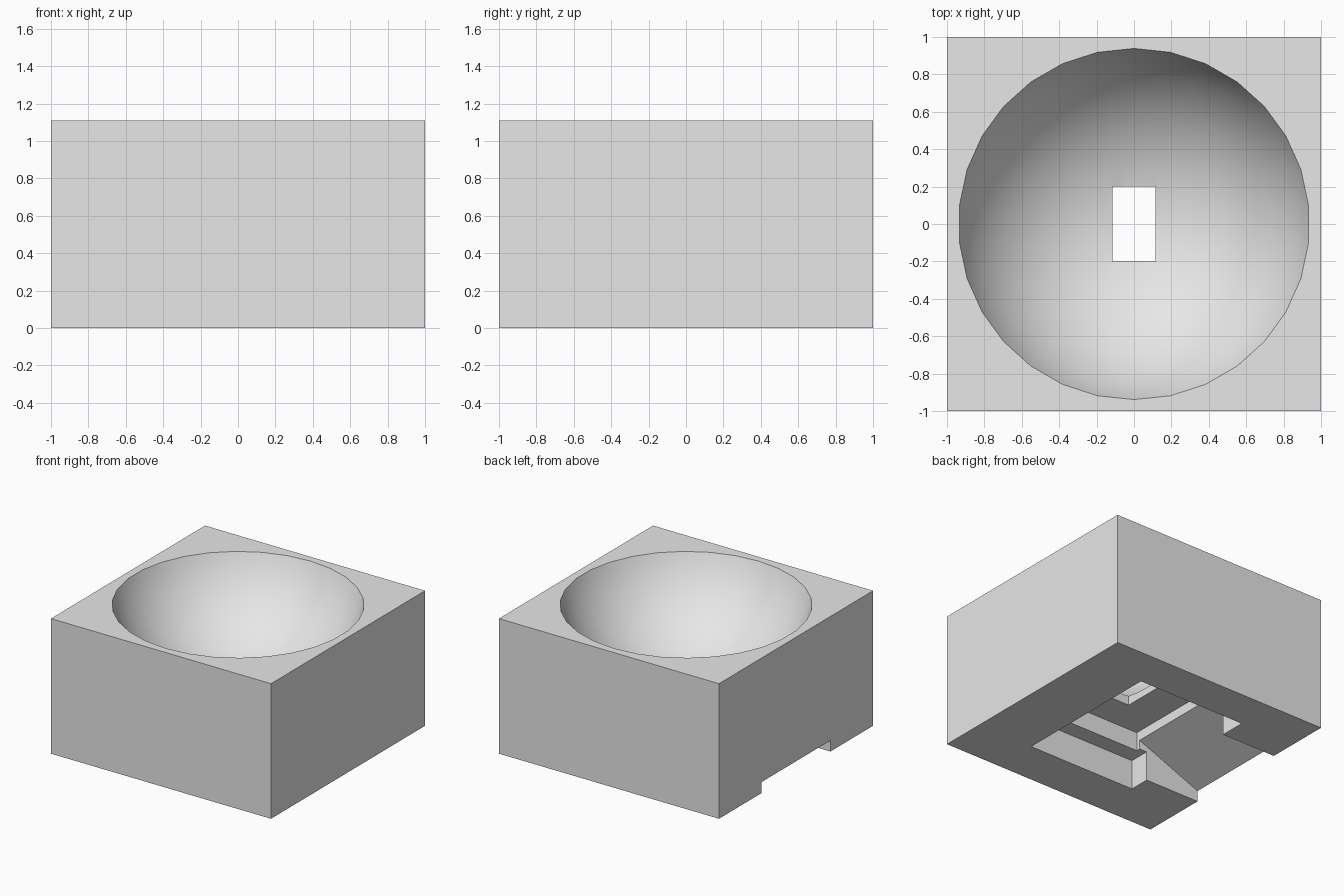
import bpy, bmesh, math

if "Cube" in bpy.data.objects:
    bpy.data.objects.remove(bpy.data.objects["Cube"], do_unlink=True)

HEIGHT = 1.11
RIM_RADIUS = 0.94
BOWL_RADIUS = 1.0

grey = bpy.data.materials.new("light_grey")
grey.use_nodes = True
grey.diffuse_color = (0.8, 0.8, 0.8, 1)
grey.node_tree.nodes["Principled BSDF"].inputs["Base Color"].default_value = (0.8, 0.8, 0.8, 1)


def finish(name, bm):
    bmesh.ops.recalc_face_normals(bm, faces=bm.faces)
    mesh = bpy.data.meshes.new(name)
    bm.to_mesh(mesh)
    bm.free()
    mesh.materials.append(grey)
    obj = bpy.data.objects.new(name, mesh)
    bpy.context.collection.objects.link(obj)
    return obj


def prism(name, profile, y0, y1):
    """Extrude an x-z profile along y."""
    bm = bmesh.new()
    face = bm.faces.new([bm.verts.new((x, y0, z)) for x, z in profile])
    side = bmesh.ops.extrude_face_region(bm, geom=[face])
    verts = [v for v in side["geom"] if isinstance(v, bmesh.types.BMVert)]
    bmesh.ops.translate(bm, verts=verts, vec=(0, y1 - y0, 0))
    return finish(name, bm)


def box(name, x0, x1, y0, y1, z0, z1):
    return prism(name, [(x0, z0), (x1, z0), (x1, z1), (x0, z1)], y0, y1)


def carve(target, cutter):
    mod = target.modifiers.new(cutter.name, 'BOOLEAN')
    mod.operation = 'DIFFERENCE'
    mod.solver = 'EXACT'
    mod.object = cutter
    bpy.context.view_layer.objects.active = target
    bpy.ops.object.modifier_apply(modifier=mod.name)
    bpy.data.objects.remove(cutter, do_unlink=True)


# Solid block
block = box("block", -1, 1, -1, 1, 0, HEIGHT)

# Round bowl in the top
bm = bmesh.new()
bmesh.ops.create_uvsphere(bm, u_segments=30, v_segments=30, radius=BOWL_RADIUS)
centre = HEIGHT + math.sqrt(BOWL_RADIUS ** 2 - RIM_RADIUS ** 2)
bmesh.ops.translate(bm, verts=bm.verts, vec=(0, 0, centre))
carve(block, finish("bowl", bm))

# Stepped pocket underneath, and the slot up into the bowl
carve(block, box("lower_pocket", -0.5, 0.49, -0.62, 0.665, -0.1, 0.245))
carve(block, box("upper_pocket", -0.43, 0.43, -0.48, 0.48, 0.1, 0.4))
carve(block, box("slot", -0.115, 0.115, -0.2, 0.2, 0.3, 0.7))

# Sloping channel out through the side
ramp = [(-1.1, -0.1), (-0.4, -0.1), (-0.4, 0.32), (-0.43, 0.32), (-1.1, 0.05)]
carve(block, prism("ramp_channel", ramp, -0.447, 0.447))

# Smooth bowl, sharp edges elsewhere
bpy.ops.object.select_all(action='DESELECT')
block.select_set(True)
bpy.context.view_layer.objects.active = block
bpy.ops.object.shade_smooth_by_angle(angle=math.radians(30))
